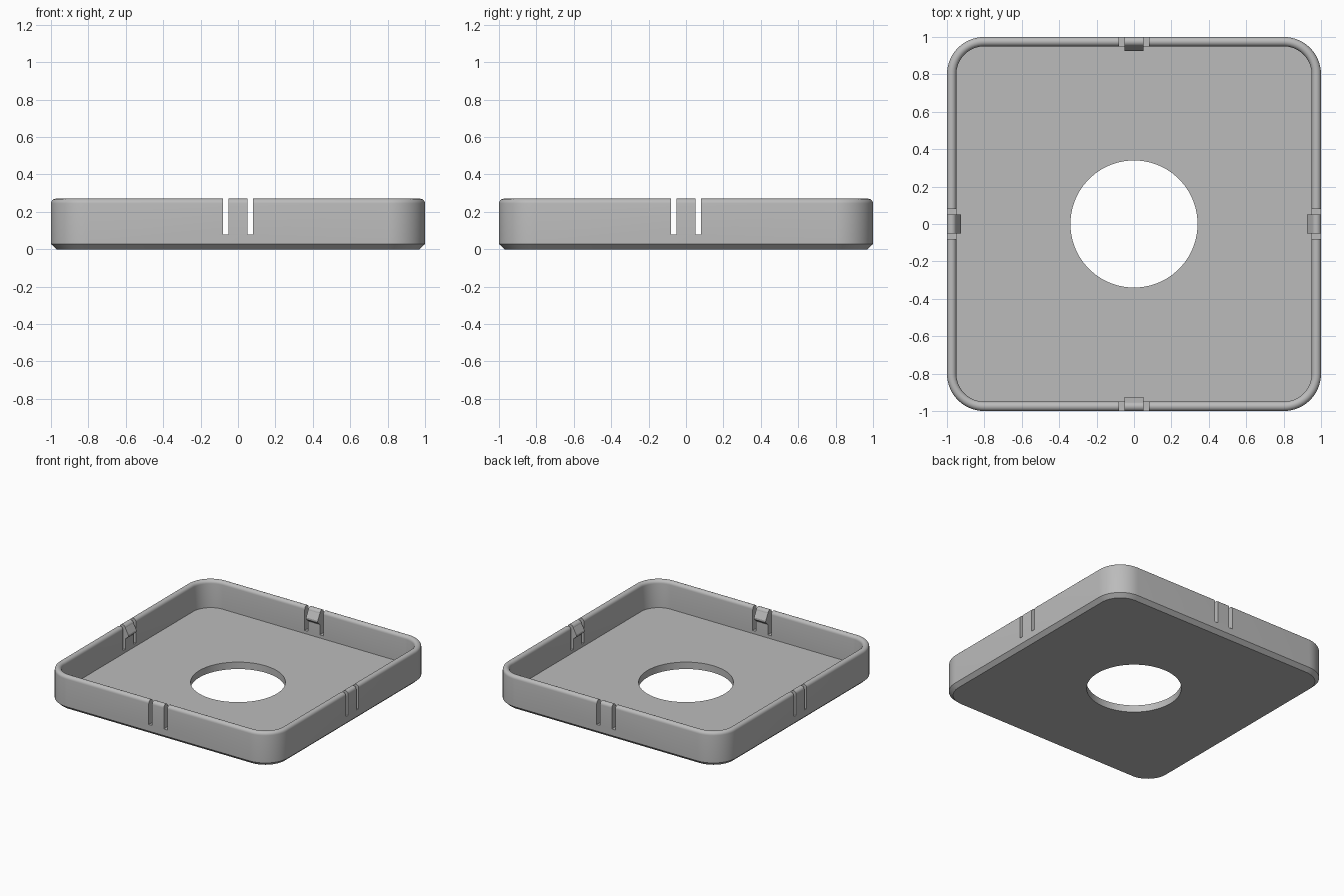
import bpy, bmesh
from math import sin, cos, pi, radians
from mathutils import Matrix

cube = bpy.data.objects.get("Cube")
if cube:
    bpy.data.objects.remove(cube)

HEIGHT, FLOOR, WALL, CORNER = 0.27, 0.055, 0.05, 0.2
STEPS = 15                      # segments per rounded corner
COUNT = 4 * (STEPS + 1)

grey = bpy.data.materials.new("plain_grey")
grey.use_nodes = True
grey.diffuse_color = (0.5, 0.5, 0.5, 1)
grey.node_tree.nodes["Principled BSDF"].inputs["Base Color"].default_value = (0.5, 0.5, 0.5, 1)


def make_object(name, bm):
    bmesh.ops.recalc_face_normals(bm, faces=bm.faces)
    mesh = bpy.data.meshes.new(name)
    bm.to_mesh(mesh)
    bm.free()
    mesh.materials.append(grey)
    obj = bpy.data.objects.new(name, mesh)
    bpy.context.collection.objects.link(obj)
    return obj


def square_ring(inset, z):
    """Rounded square, inset from the outer outline."""
    radius, centre = CORNER - inset, 1 - CORNER
    points = []
    for quarter in range(4):
        mid = pi / 4 + quarter * pi / 2
        cx, cy = centre * round(cos(mid) * 1.4), centre * round(sin(mid) * 1.4)
        for i in range(STEPS + 1):
            a = (quarter + i / STEPS) * pi / 2
            points.append((cx + radius * cos(a), cy + radius * sin(a), z))
    return points


def circle_ring(radius, z):
    angles = [(i + 0.5) / COUNT * 2 * pi for i in range(COUNT)]
    return [(radius * cos(a), radius * sin(a), z) for a in angles]


# Tray: one closed skin, from the bottom over the rim to the centre hole
rim = WALL / 2
rings = [square_ring(0.03, 0), square_ring(0, 0.028)]
for i in range(11):
    a = pi * i / 10
    rings.append(square_ring(rim - rim * cos(a), HEIGHT - rim + rim * sin(a)))
rings += [square_ring(WALL, FLOOR), circle_ring(0.34, FLOOR), circle_ring(0.34, 0)]

bm = bmesh.new()
loops = [[bm.verts.new(p) for p in ring] for ring in rings]
for k, low in enumerate(loops):
    high = loops[(k + 1) % len(loops)]
    for i in range(COUNT):
        j = (i + 1) % COUNT
        bm.faces.new((low[i], low[j], high[j], high[i]))
tray = make_object("tray", bm)

# Slots: long bars that cut both opposite walls beside each clip
bm = bmesh.new()
for turn in (0, pi / 2):
    for side in (-1, 1):
        place = (Matrix.Rotation(turn, 4, 'Z')
                 @ Matrix.Translation((side * 0.066, 0, 0.23))
                 @ Matrix.Diagonal((0.03, 2.2, 0.3, 1)))
        for end in (-1, 1):
            bar = place @ Matrix.Translation((0, end * 0.45, 0)) @ Matrix.Diagonal((1, 0.15, 1, 1))
            bmesh.ops.create_cube(bm, size=1, matrix=bar)
slots = make_object("slot_cutter", bm)
slots.hide_render = True

cut = tray.modifiers.new("slots", 'BOOLEAN')
cut.operation, cut.solver, cut.object = 'DIFFERENCE', 'EXACT', slots
bpy.context.view_layer.update()
graph = bpy.context.evaluated_depsgraph_get()
cut_mesh = bpy.data.meshes.new_from_object(tray.evaluated_get(graph))
tray.modifiers.clear()
tray.data = cut_mesh
bpy.data.objects.remove(slots)

# Clips: a wedge-shaped hook on the inside of each wall
hook = [(0.975, 0.262), (0.958, 0.262), (0.924, 0.2), (0.924, 0.185), (0.952, 0.16), (0.975, 0.16)]
for name, turn in (("back", 0), ("right", 90), ("front", 180), ("left", 270)):
    bm = bmesh.new()
    ends = [[bm.verts.new((x, y, z)) for y, z in hook] for x in (-0.051, 0.051)]
    for end in ends:
        bm.faces.new(end)
    for i in range(len(hook)):
        j = (i + 1) % len(hook)
        bm.faces.new((ends[0][i], ends[0][j], ends[1][j], ends[1][i]))
    bm.transform(Matrix.Rotation(radians(turn), 4, 'Z'))
    make_object(name + "_clip_hook", bm)

# Smooth the rounded corners and rim, keep hard edges sharp
bpy.ops.object.select_all(action='DESELECT')
tray.select_set(True)
bpy.context.view_layer.objects.active = tray
bpy.ops.object.shade_smooth_by_angle(angle=radians(25))
